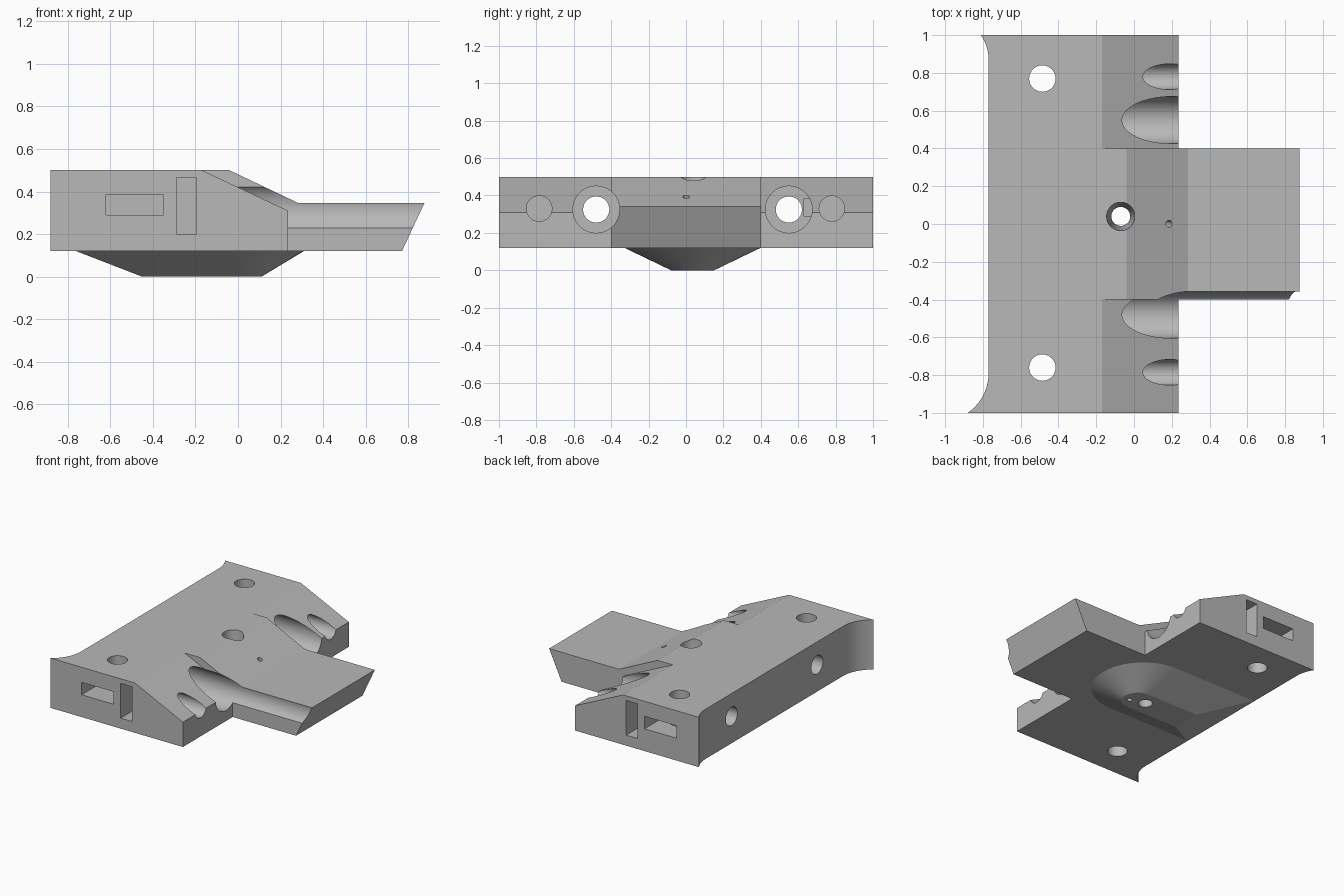
import bpy
import bmesh
import math
from mathutils import Vector

default = bpy.data.objects.get("Cube")
if default:
    bpy.data.objects.remove(default, do_unlink=True)

grey = bpy.data.materials.new("plain grey")
grey.use_nodes = True
COLOUR = (0.48, 0.48, 0.48, 1)
grey.diffuse_color = COLOUR
grey.node_tree.nodes["Principled BSDF"].inputs["Base Color"].default_value = COLOUR


def finish(name, bm):
    bmesh.ops.recalc_face_normals(bm, faces=bm.faces)
    mesh = bpy.data.meshes.new(name)
    bm.to_mesh(mesh)
    bm.free()
    mesh.materials.append(grey)
    obj = bpy.data.objects.new(name, mesh)
    bpy.context.collection.objects.link(obj)
    return obj


def prism(name, points, axis, low, high):
    """Extrude a 2D outline along y (outline in x, z) or z (outline in x, y)."""
    place = (lambda a, b, t: (a, t, b)) if axis == "y" else (lambda a, b, t: (a, b, t))
    bm = bmesh.new()
    face = bm.faces.new([bm.verts.new(place(a, b, low)) for a, b in points])
    new = bmesh.ops.extrude_face_region(bm, geom=[face])["geom"]
    shift = Vector(place(0, 0, high - low))
    bmesh.ops.translate(bm, vec=shift, verts=[v for v in new if isinstance(v, bmesh.types.BMVert)])
    return finish(name, bm)


def box(name, x, y, z):
    return prism(name, [(x[0], z[0]), (x[1], z[0]), (x[1], z[1]), (x[0], z[1])], "y", *y)


def rod(name, start, end, r1, r2=None):
    """Round cutter between two points."""
    start, end = Vector(start), Vector(end)
    bm = bmesh.new()
    bmesh.ops.create_cone(bm, cap_ends=True, segments=48, radius1=r1,
                          radius2=r1 if r2 is None else r2, depth=(end - start).length)
    turn = (end - start).to_track_quat("Z", "Y").to_matrix().to_4x4()
    bm.transform(turn)
    bmesh.ops.translate(bm, vec=(start + end) / 2, verts=bm.verts)
    return finish(name, bm)


def combine(target, tool, operation):
    tool.hide_render = True
    mod = target.modifiers.new(operation.lower(), "BOOLEAN")
    mod.operation = operation
    mod.solver = "EXACT"
    mod.object = tool
    bpy.context.view_layer.objects.active = target
    bpy.ops.object.modifier_apply(modifier=mod.name)
    bpy.data.objects.remove(tool, do_unlink=True)


BASE, TOP = 0.12, 0.5
BACK, FRONT = -0.77, 0.235

# Main block, with concave flares at both back corners
outline = [(FRONT, -1), (FRONT, 1)]
STEPS = 12
for side, reach, radius in ((1, 0.13, 0.23), (-1, 0.21, 0.255)):
    arc = []
    for i in range(STEPS + 1):
        t = reach * i / STEPS
        arc.append((BACK - radius + math.sqrt(radius ** 2 - t ** 2), side * (1 - reach + t)))
    outline += arc[::-1] if side > 0 else arc
block = prism("mounting_block", outline, "z", BASE, TOP)

# Sloped front edge
combine(block, prism("slope_cutter", [(-0.17, TOP), (FRONT, 0.31), (0.4, 0.2326), (0.4, 0.7), (-0.17, 0.7)],
                     "y", -1.2, 1.2), "DIFFERENCE")

# Tongue
combine(block, prism("tongue", [(-0.3, BASE), (0.77, BASE), (0.875, 0.345), (0.285, 0.345),
                                (-0.04, TOP), (-0.3, TOP)], "y", -0.4, 0.4), "UNION")

# Keel below: rounded at the front, straight sloping sides and back
bm = bmesh.new()
MID = 0.035
for z, back, centre, radius in ((0, -0.45, -0.005, 0.115), (BASE, -0.76, -0.055, 0.364),
                                (0.16, -0.76, -0.055, 0.364)):
    for side in (-1, 1):
        bm.verts.new((back, MID + side * radius, z))
    for i in range(33):
        a = math.pi * (i / 32 - 0.5)
        bm.verts.new((centre + radius * math.cos(a), MID + radius * math.sin(a), z))
hull = bmesh.ops.convex_hull(bm, input=bm.verts)
loose = set(hull["geom_interior"] + hull["geom_unused"])
bmesh.ops.delete(bm, geom=[v for v in loose if isinstance(v, bmesh.types.BMVert)], context="VERTS")
bmesh.ops.dissolve_limit(bm, angle_limit=0.01, verts=bm.verts, edges=bm.edges)
combine(block, finish("keel", bm), "UNION")

cutters = []

# Long bores with narrower through holes
for y in (-0.48, 0.55):
    cutters.append(rod("bore", (-0.45, y, 0.325), (1.2, y, 0.325), 0.125))
    cutters.append(rod("through_hole", (-1.2, y, 0.325), (0, y, 0.325), 0.07))

# Blind screw holes, upright mounting holes and nut slots at each end
for side, small, upright in ((-1, -0.785, -0.76), (1, 0.78, 0.77)):
    cutters.append(rod("screw_hole", (-0.35, small, 0.33), (0.6, small, 0.33), 0.068))
    cutters.append(rod("mounting_hole", (-0.485, upright, 0), (-0.485, upright, 0.7), 0.07))
    for x, z, inner in (((-0.62, -0.35), (0.29, 0.385), 0.63),
                        ((-0.29, -0.195), (0.2, 0.465), 0.69)):
        cutters.append(box("nut_slot", x, sorted((side * inner, side * 1.1)), z))

# Tapered centre hole and the small slanted hole
cutters.append(rod("centre_hole", (-0.07, 0.04, -0.1), (-0.07, 0.04, 0.6), 0.045, 0.08))
cutters.append(rod("slanted_hole", (0.03, 0.01, -0.05), (0.205, 0, 0.45), 0.018))

for cutter in cutters:
    combine(block, cutter, "DIFFERENCE")

# Smooth round walls, crisp edges
bpy.ops.object.select_all(action="DESELECT")
block.select_set(True)
bpy.context.view_layer.objects.active = block
bpy.ops.object.shade_smooth_by_angle(angle=math.radians(20))
